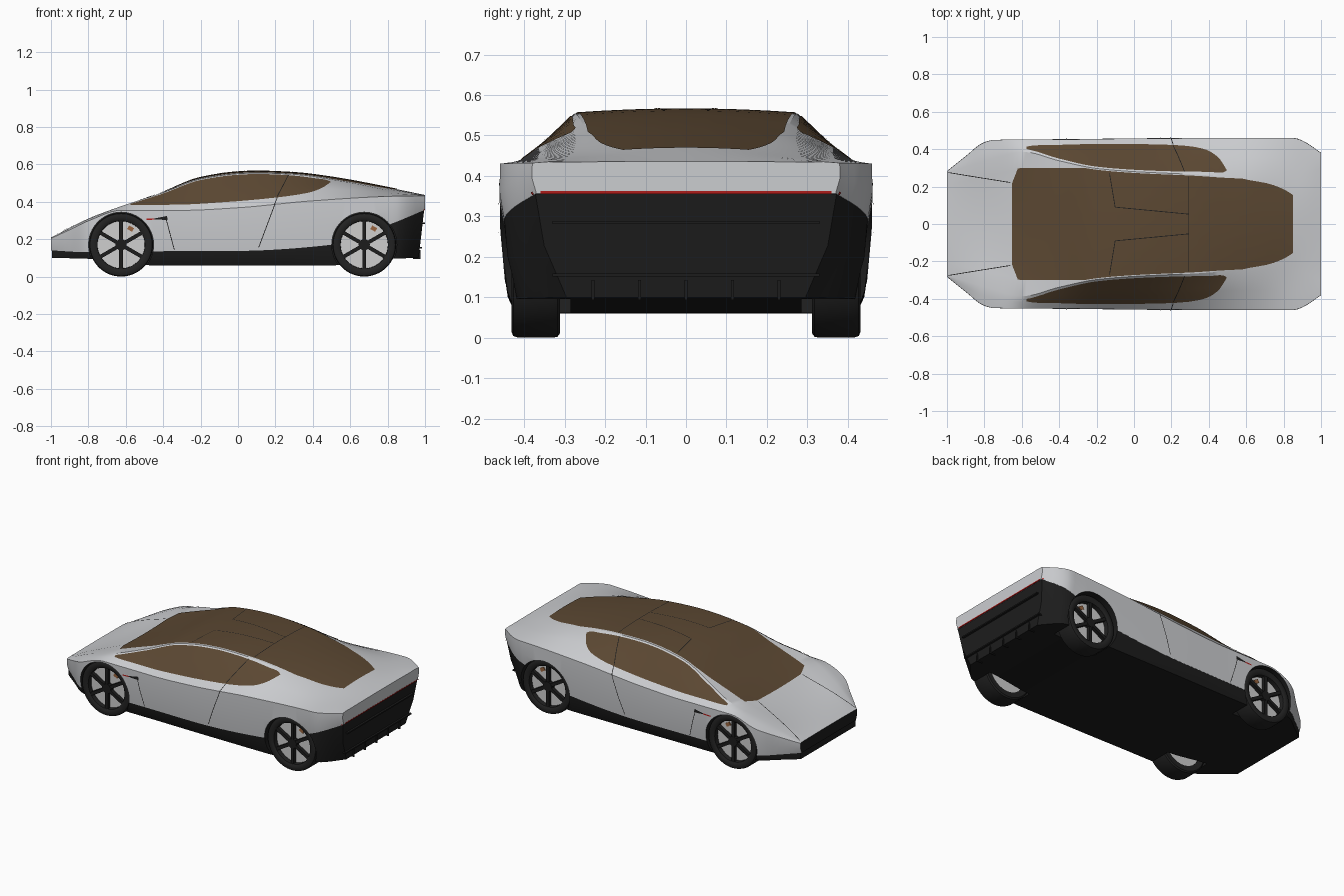
import bpy, bmesh, math
from mathutils import Vector
from mathutils.bvhtree import BVHTree

if "Cube" in bpy.data.objects:
    bpy.data.objects.remove(bpy.data.objects["Cube"])


def mat(name, col):
    m = bpy.data.materials.new(name)
    m.diffuse_color = (*col, 1)
    m.use_nodes = True
    m.node_tree.nodes["Principled BSDF"].inputs["Base Color"].default_value = m.diffuse_color
    return m


SILVER = mat("silver paint", (0.60, 0.61, 0.63))
BLACK = mat("black trim", (0.012, 0.012, 0.012))
TYRE = mat("dark rubber", (0.016, 0.016, 0.016))
GLASS = mat("brown glass", (0.105, 0.064, 0.032))
RED = mat("red light", (0.42, 0.012, 0.01))
DISC = mat("pale metal", (0.62, 0.62, 0.62))
CALIPER = mat("copper caliper", (0.32, 0.13, 0.05))


def curve(x, pts):
    """Smooth monotone interpolation through (x, value) points."""
    if x <= pts[0][0]:
        return pts[0][1]
    if x >= pts[-1][0]:
        return pts[-1][1]
    d = [(b[1] - a[1]) / (b[0] - a[0]) for a, b in zip(pts, pts[1:])]
    m = [d[0]] + [0 if p * q <= 0 else 2 * p * q / (p + q) for p, q in zip(d, d[1:])] + [d[-1]]
    i = next(k for k in range(len(d)) if x <= pts[k + 1][0])
    h = pts[i + 1][0] - pts[i][0]
    t = (x - pts[i][0]) / h
    return ((2 * t**3 - 3 * t**2 + 1) * pts[i][1] + (t**3 - 2 * t**2 + t) * h * m[i]
            + (3 * t**2 - 2 * t**3) * pts[i + 1][1] + (t**3 - t**2) * h * m[i + 1])


# Guide curves along the length
TOP_Z = [(-1, .21), (-.8, .288), (-.65, .35), (-.4, .452), (-.2, .53), (0, .56), (.1, .564), (.3, .556), (.5, .532), (.85, .467), (1, .436)]
RAIL_Y = [(-1, .275), (-.8, .335), (-.59, .385), (-.4, .338), (-.2, .297), (0, .28), (.3, .266), (.6, .25), (.85, .25), (1, .30)]
RAIL_Z = [(-1, .208), (-.8, .31), (-.59, .388), (-.4, .45), (-.2, .522), (0, .55), (.1, .554), (.3, .546), (.6, .502), (.85, .453), (1, .434)]
SHO_Y = [(-1, .282), (-.9, .362), (-.8, .437), (-.74, .45), (-.3, .453), (0, .457), (.4, .459), (.85, .46), (.9, .445), (1, .38)]
SHO_Z = [(-1, .204), (-.9, .25), (-.8, .298), (-.625, .354), (-.3, .354), (0, .368), (.4, .405), (.85, .43), (1, .432)]
LOW_Z = [(-1, .14), (-.8, .13), (-.45, .135), (0, .137), (.5, .17), (.84, .29), (1, .357)]
FLOOR_Z = [(-1, .10), (-.8, .095), (-.45, .06), (.5, .06), (.82, .095), (1, .10)]
TUCK = [(-1, .004), (-.8, .012), (-.45, .025), (.8, .03), (1, .08)]


def mesh_object(name, verts, faces, mats):
    me = bpy.data.meshes.new(name)
    me.from_pydata(verts, [], faces)
    for m in mats:
        me.materials.append(m)
    ob = bpy.data.objects.new(name, me)
    bpy.context.collection.objects.link(ob)
    return ob


def fix_normals(ob):
    bm = bmesh.new()
    bm.from_mesh(ob.data)
    bmesh.ops.recalc_face_normals(bm, faces=bm.faces)
    bm.to_mesh(ob.data)
    bm.free()


def activate(ob):
    bpy.ops.object.select_all(action='DESELECT')
    ob.select_set(True)
    bpy.context.view_layer.objects.active = ob


def smooth(ob, deg=25):
    activate(ob)
    bpy.ops.object.shade_smooth_by_angle(angle=math.radians(deg))


def loft(name, half_section, xs, mats):
    """Skin mirrored half sections; the half section runs from centre top to the lower edge."""
    verts, faces = [], []
    for x in xs:
        half = half_section(x)
        verts += half + [(a, -b, c) for a, b, c in reversed(half) if b > 1e-6]
    n = len(verts) // len(xs)
    for i in range(len(xs) - 1):
        for j in range(n):
            k = (j + 1) % n
            faces.append((i * n + j, i * n + k, (i + 1) * n + k, (i + 1) * n + j))
    faces += [tuple(range(n)), tuple(range((len(xs) - 1) * n, len(xs) * n))]
    ob = mesh_object(name, verts, faces, mats)
    fix_normals(ob)
    return ob


def body_section(x):
    zt, yr, zr = curve(x, TOP_Z), curve(x, RAIL_Y), curve(x, RAIL_Z)
    ys, zs, zb = curve(x, SHO_Y), curve(x, SHO_Z), curve(x, LOW_Z)
    pts = [(x, yr * t, zt + (zr - zt) * t * t) for t in (0, .25, .5, .75, 1)]
    pts += [(x, (yr + ys) / 2, (zr + zs) / 2 + .002), (x, ys, zs)]
    return pts + [(x, ys + .001, (zs + zb) / 2), (x, ys - .01, zb)]


def under_section(x):
    y, zb, zf = curve(x, SHO_Y) - .009, curve(x, LOW_Z), curve(x, FLOOR_Z)
    xl = x - max(0, x - .85) * .2
    tuck = curve(x, TUCK)
    return [(x, 0, zb), (x, y - .002, zb), ((x + xl) / 2, y - tuck * .3, (zb + zf) / 2),
            (xl, y - tuck, zf)]


XS = [-1 + 2 * i / 80 for i in range(81)]
body = loft("body_shell", body_section, XS, [SILVER, BLACK])
under = loft("underbody", under_section, [x * .995 for x in XS], [BLACK, BLACK])
# Black nose face
for p in body.data.polygons:
    if p.normal.x < -.95:
        p.material_index = 1
bm = bmesh.new()
bm.from_mesh(body.data)
TREE = BVHTree.FromBMesh(bm)
bm.free()


def project(a, b, side, off):
    """Land on the shell: side 0 from above at (x, y), side +-1 sideways at (x, z)."""
    if side == 0:
        hit = TREE.ray_cast(Vector((a, b, 2)), Vector((0, 0, -1)))
    else:
        hit = TREE.ray_cast(Vector((a, side * 2, b)), Vector((0, -side, 0)))
    if hit[0] is None:
        return None
    nor = hit[1] if hit[1].dot(Vector((0, side, 0 if side else 1))) > 0 else -hit[1]
    return tuple(hit[0] + nor * off)


def patch(name, rows, side, material, off=.003):
    """Thin skin over the shell from rows of projected points."""
    rows = [[project(a, b, side, off) for a, b in r] for r in rows]
    rows = [r for r in rows if None not in r]
    n = len(rows[0])
    faces = [(i * n + j, i * n + j + 1, (i + 1) * n + j + 1, (i + 1) * n + j)
             for i in range(len(rows) - 1) for j in range(n - 1)]
    ob = mesh_object(name, [v for r in rows for v in r], faces, [material])
    up = Vector((0, side, 0 if side else 1))
    if sum((p.normal.dot(up) for p in ob.data.polygons)) < 0:
        ob.data.flip_normals()
    smooth(ob)
    return ob


def span(lo, hi, n):
    return [lo + (hi - lo) * i / n for i in range(n + 1)]


def strip(name, p, q, side, material, w=.004, w2=None, off=.0045, n=16):
    """Narrow line from p to q; w2 tapers the far end."""
    d = Vector((q[0] - p[0], q[1] - p[1])).normalized()
    rows = []
    for t in span(0, 1, n):
        h = (w + ((w if w2 is None else w2) - w) * t) / 2
        c = (p[0] + (q[0] - p[0]) * t, p[1] + (q[1] - p[1]) * t)
        rows.append([(c[0] - d.y * h, c[1] + d.x * h), (c[0] + d.y * h, c[1] - d.x * h)])
    patch(name, rows, side, material, off)


# Windscreen, roof and rear glass in one sheet
def roof_half(x):
    if x < -.59:
        return .22 + (x + .65) / .06 * .155
    tail = curve(x, [(.4, .30), (.6, .238), (.72, .215), (.8, .185), (.85, .155)])
    return min(curve(x, RAIL_Y) - .007, tail)


patch("roof_glass", [[(x, roof_half(x) * t) for t in span(-1, 1, 24)]
                     for x in [-.65, -.62] + span(-.59, .85, 72)], 0, GLASS)

# Side windows, door seams, side vents
WIN_LOW = [(-.575, .379), (-.3, .383), (-.1, .394), (.2, .42), (.38, .447), (.45, .472), (.495, .503)]
WIN_TOP = [(-.1, .56), (.3, .537), (.42, .522), (.47, .515), (.495, .505)]
for s, tag in ((-1, "left"), (1, "right")):
    rows = []
    for x in span(-.575, .495, 60):
        lo = curve(x, WIN_LOW)
        hi = max(lo + .001, min(curve(x, RAIL_Z) - .008, curve(x, WIN_TOP)))
        rows.append([(x, lo + (hi - lo) * t) for t in span(0, 1, 6)])
    patch("side_window_" + tag, rows, s, GLASS)
    strip("door_front_seam_" + tag, (-.385, .31), (-.34, .142), s, BLACK)
    strip("door_rear_seam_" + tag, (.21, .42), (.11, .155), s, BLACK)
    strip("window_pillar_" + tag, (.27, .54), (.21, .425), s, BLACK)
    strip("side_vent_" + tag, (-.45, .308), (-.378, .313), s, BLACK, .004, .022)
    strip("side_marker_" + tag, (-.49, .306), (-.44, .308), s, RED, .007)
    strip("tail_light_side_" + tag, (.905, .318), (.995, .359), s, RED, .007)
    strip("hood_seam_" + tag, (-.99, s * .275), (-.66, s * .222), 0, BLACK)
    strip("roof_hatch_side_" + tag, (-.1, s * .09), (.29, s * .053), 0, BLACK)
    strip("roof_hatch_front_" + tag, (-.1, s * .09), (-.13, s * .27), 0, BLACK)
strip("roof_cross_seam", (.293, -.255), (.293, .255), 0, BLACK)


def box(name, c, size, material):
    bpy.ops.mesh.primitive_cube_add(size=1, location=c)
    ob = bpy.context.object
    ob.name = name
    ob.scale = size
    ob.data.materials.append(material)
    return ob


# Rear light bar, rear ridges and diffuser fins
box("tail_light_bar", (.998, 0, .359), (.006, .72, .007), RED)
for z in (.155, .285):
    box("rear_ridge", (.963 + (z - .1) * .12, 0, z), (.03, .66, .008), BLACK)
for y in (-.23, -.115, 0, .115, .23):
    box("diffuser_fin", (.955, y, .118), (.04, .008, .05), BLACK)


def cylinder(name, x, y0, y1, r, mats, n=64):
    bpy.ops.mesh.primitive_cylinder_add(vertices=n, radius=r, depth=abs(y1 - y0),
                                        location=(x, (y0 + y1) / 2, .17), rotation=(math.pi / 2, 0, 0))
    ob = bpy.context.object
    ob.name = name
    for m in mats:
        ob.data.materials.append(m)
    return ob


# Wheel wells cut from shell and underbody
AXLES = ((-.625, "front"), (.675, "rear"))
for x, end in AXLES:
    for s in (-1, 1):
        cut = cylinder("wheel_well_cutter", x, s * .285, s * .6, .174, [BLACK, BLACK])
        cut.hide_render = True
        for p in cut.data.polygons:
            p.material_index = 1
        for ob in (body, under):
            mod = ob.modifiers.new("well", 'BOOLEAN')
            mod.operation, mod.solver, mod.object = 'DIFFERENCE', 'EXACT', cut
            activate(ob)
            bpy.ops.object.modifier_apply(modifier=mod.name)
        bpy.data.objects.remove(cut)
smooth(body)
smooth(under)

# Wheels: lathed tyre, pale brake disc, six spokes, hub, caliper
PROFILE = [(.126, .315), (.160, .312), (.168, .318), (.17, .33), (.17, .415), (.166, .427),
           (.155, .432), (.136, .43), (.127, .424), (.126, .39)]
for x, end in AXLES:
    for s in (-1, 1):
        n, k = 64, len(PROFILE)
        verts = [(x + r * math.cos(a), s * y, .17 + r * math.sin(a))
                 for a in (2 * math.pi * i / n for i in range(n)) for r, y in PROFILE]
        faces = [(i * k + j, i * k + (j + 1) % k, (i + 1) % n * k + (j + 1) % k, (i + 1) % n * k + j)
                 for i in range(n) for j in range(k)]
        tyre = mesh_object(end + "_tyre", verts, faces, [TYRE])
        fix_normals(tyre)
        smooth(tyre, 40)
        smooth(cylinder(end + "_brake_disc", x, s * .32, s * .395, .128, [DISC]), 40)
        smooth(cylinder(end + "_hub", x, s * .39, s * .424, .03, [BLACK], 24), 40)
        for i in range(6):
            a = math.radians(30 + 60 * i)
            spoke = box(end + "_spoke", (x + .076 * math.cos(a), s * .411, .17 + .076 * math.sin(a)),
                        (.11, .022, .02), BLACK)
            spoke.rotation_euler.y = -a
        cal = box(end + "_caliper", (x + .10 * math.cos(.52 * 2), s * .397, .17 + .10 * math.sin(.52 * 2)),
                  (.022, .008, .03), CALIPER)
        cal.rotation_euler.y = -1.04
